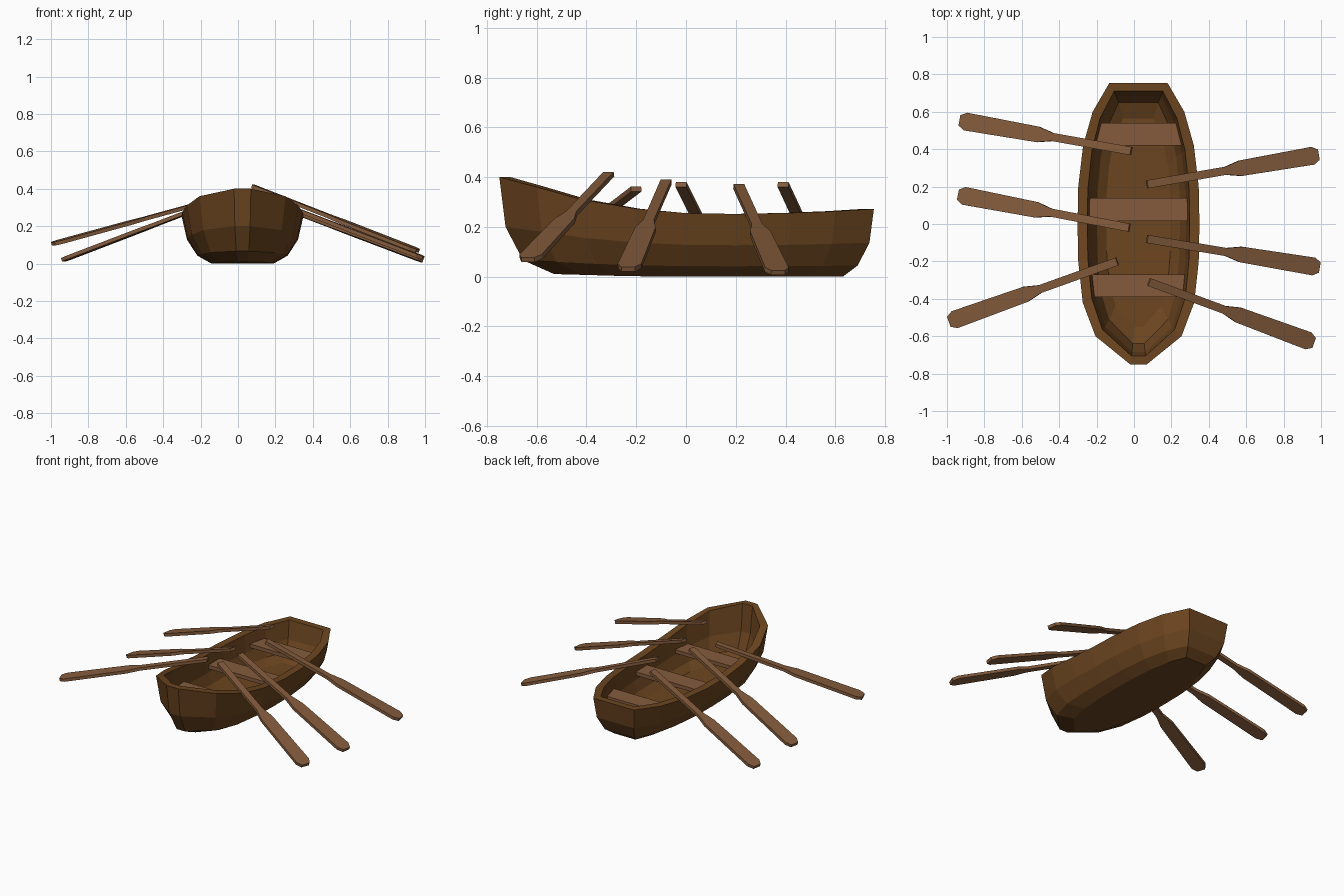
import bpy, bmesh
from mathutils import Vector

if "Cube" in bpy.data.objects:
    bpy.data.objects.remove(bpy.data.objects["Cube"])

CX = 0.024  # hull centre line


def material(name, rgb):
    m = bpy.data.materials.new(name)
    m.diffuse_color = (*rgb, 1)
    m.use_nodes = True
    m.node_tree.nodes["Principled BSDF"].inputs["Base Color"].default_value = m.diffuse_color
    return m


hull_wood = material("hull wood", (0.15, 0.06, 0.014))
light_wood = material("light wood", (0.23, 0.105, 0.045))


def finish(name, bm, mat):
    bmesh.ops.recalc_face_normals(bm, faces=bm.faces)
    mesh = bpy.data.meshes.new(name)
    bm.to_mesh(mesh)
    bm.free()
    mesh.materials.append(mat)
    ob = bpy.data.objects.new(name, mesh)
    bpy.context.collection.objects.link(ob)
    return ob


def slab(name, top, down, mat):
    """Extrude a flat outline along the vector down."""
    bm = bmesh.new()
    a = [bm.verts.new(p) for p in top]
    b = [bm.verts.new(Vector(p) + down) for p in top]
    bm.faces.new(a)
    bm.faces.new(b[::-1])
    for i in range(len(a)):
        j = (i + 1) % len(a)
        bm.faces.new((a[i], b[i], b[j], a[j]))
    return finish(name, bm, mat)


# Hull stations, bow to stern: y, half width, sheer height
STATIONS = [(-0.75, 0.045, 0.40), (-0.60, 0.23, 0.36), (-0.42, 0.298, 0.31),
            (-0.20, 0.322, 0.273), (0.0, 0.326, 0.255), (0.20, 0.322, 0.252),
            (0.42, 0.296, 0.256), (0.60, 0.245, 0.263), (0.755, 0.155, 0.272)]

# Hull levels: width ratio, bow y, stern y, height ratio, height offset
LEVELS = [(0.51, -0.53, 0.63, 0.0, 0.0),
          (0.74, -0.655, 0.69, 0.165, 0.0),
          (0.91, -0.725, 0.737, 0.50, 0.0),
          (1.0, -0.75, 0.755, 1.0, 0.0),
          (0.84, -0.705, 0.71, 1.0, 0.0),
          (0.78, -0.685, 0.685, 0.50, 0.015),
          (0.68, -0.64, 0.65, 0.165, 0.035),
          (0.53, -0.55, 0.565, 0.0, 0.045)]


def hull():
    bm = bmesh.new()
    rings = []
    for w, y0, y1, hz, dz in LEVELS:
        side = []
        for y, half, top in STATIONS:
            t = (y + 0.75) / 1.505
            rocker = max(0, top - 0.27) * 0.08 if hz == 0 else 0
            side.append((half * w, y0 + (y1 - y0) * t, top * hz + dz + rocker))
        pts = side + [(-x, y, z) for x, y, z in reversed(side)]
        rings.append([bm.verts.new((CX + x, y, z)) for x, y, z in pts])
    n = len(rings[0])
    for a, b in zip(rings, rings[1:]):
        for i in range(n):
            j = (i + 1) % n
            bm.faces.new((a[i], a[j], b[j], b[i]))
    # bottom and floor as strips of planks across
    for ring in (rings[0], rings[-1]):
        for i in range(n // 2 - 1):
            bm.faces.new((ring[i], ring[i + 1], ring[n - 2 - i], ring[n - 1 - i]))
    finish("hull", bm, hull_wood)


hull()

# Seats: front y, back y, half width at front and back
for name, y0, y1, w0, w1 in [("front_seat", -0.39, -0.27, 0.258, 0.264),
                             ("middle_seat", 0.015, 0.14, 0.268, 0.266),
                             ("rear_seat", 0.42, 0.54, 0.248, 0.214)]:
    z = 0.19
    slab(name, [(CX - w0, y0, z), (CX + w0, y0, z), (CX + w1, y1, z), (CX - w1, y1, z)],
         Vector((0, 0, -0.025)), light_wood)

# Oar outline: fraction of length, half width
OAR = [(0, 0.022), (0.46, 0.022), (0.545, 0.042), (0.965, 0.048), (1, 0.028)]


def oar(name, handle, tip):
    a, b = Vector(handle), Vector(tip)
    along = b - a
    across = along.cross(Vector((0, 0, 1))).normalized()
    normal = across.cross(along).normalized()
    top = [a + along * t + across * w + normal * 0.01 for t, w in OAR]
    top += [a + along * t - across * w + normal * 0.01 for t, w in reversed(OAR)]
    slab(name, top, normal * -0.02, light_wood)


oar("right_front_oar", (0.08, -0.31, 0.412), (0.96, -0.635, 0.068))
oar("right_middle_oar", (0.07, -0.08, 0.38), (0.99, -0.232, 0.03))
oar("right_rear_oar", (0.07, 0.212, 0.362), (0.985, 0.37, 0.016))
oar("left_front_oar", (-0.09, -0.2, 0.352), (-0.988, -0.522, 0.106))
oar("left_middle_oar", (-0.025, -0.02, 0.37), (-0.938, 0.156, 0.02))
oar("left_rear_oar", (-0.015, 0.39, 0.37), (-0.93, 0.553, 0.02))
